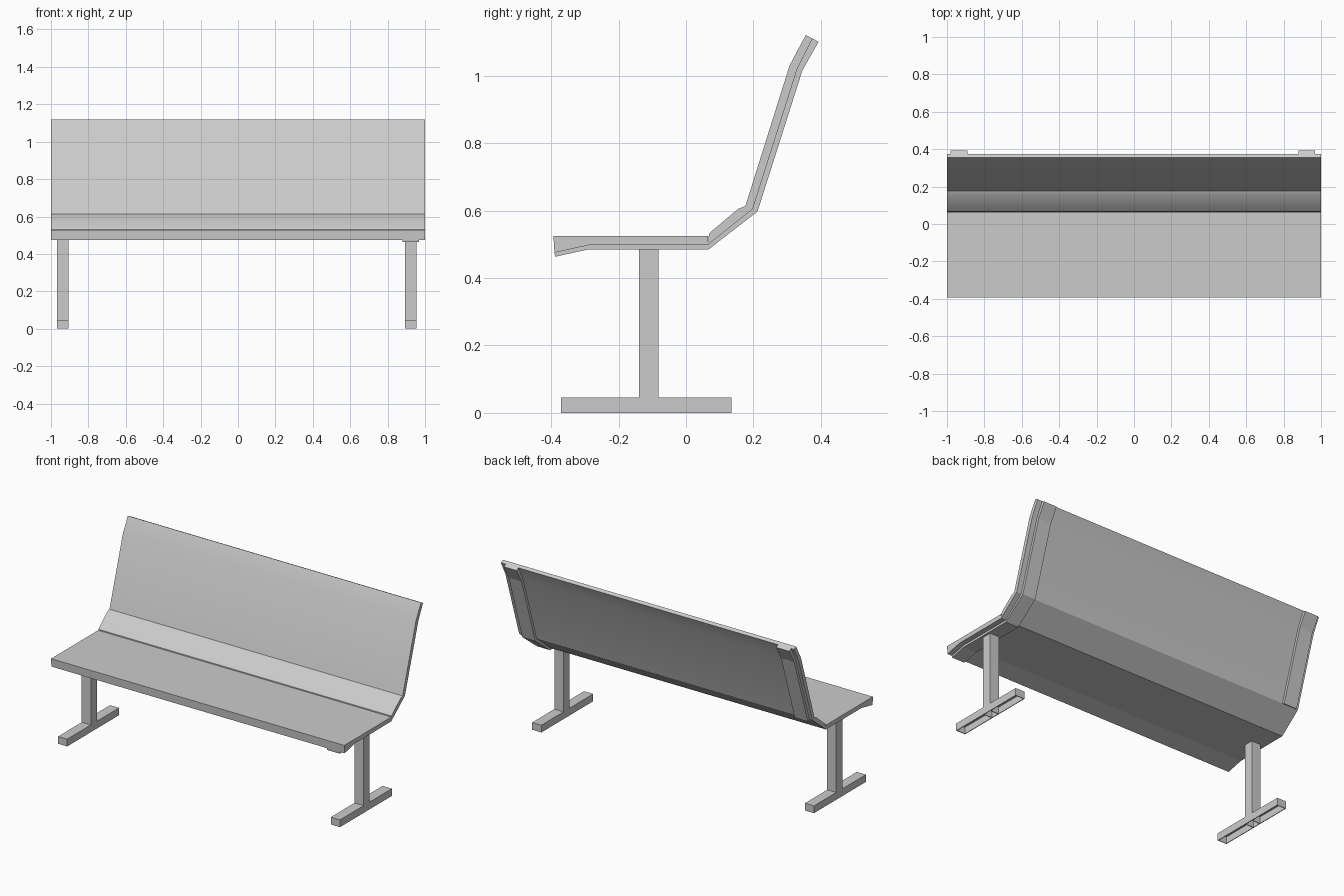
import bpy, bmesh

if "Cube" in bpy.data.objects:
    bpy.data.objects.remove(bpy.data.objects["Cube"])


def finish(name, bm):
    bmesh.ops.recalc_face_normals(bm, faces=bm.faces[:])
    me = bpy.data.meshes.new(name)
    bm.to_mesh(me)
    bm.free()
    ob = bpy.data.objects.new(name, me)
    bpy.context.collection.objects.link(ob)
    return ob


def extrude_profile(name, pts, x0, x1, smooth=False):
    """Extrude a closed (y, z) outline along x."""
    bm = bmesh.new()
    a = [bm.verts.new((x0, y, z)) for y, z in pts]
    b = [bm.verts.new((x1, y, z)) for y, z in pts]
    n = len(pts)
    caps = [bm.faces.new(a), bm.faces.new(b)]
    for i in range(n):
        bm.faces.new((a[i], a[(i + 1) % n], b[(i + 1) % n], b[i]))
    bmesh.ops.triangulate(bm, faces=caps)
    ob = finish(name, bm)
    if smooth:
        bpy.context.view_layer.objects.active = ob
        ob.select_set(True)
        bpy.ops.object.shade_smooth_by_angle(angle=0.35)
        ob.select_set(False)
    return ob


def open_box(name, x, y, z):
    """Thin-walled box without a bottom."""
    bm = bmesh.new()
    bmesh.ops.create_cube(bm, size=1)
    for v in bm.verts:
        v.co = (x[v.co.x > 0], y[v.co.y > 0], z[v.co.z > 0])
    bm.normal_update()
    bottom = [f for f in bm.faces if f.normal.z < -0.9]
    bmesh.ops.delete(bm, geom=bottom, context='FACES_ONLY')
    ob = finish(name, bm)
    mod = ob.modifiers.new("wall", 'SOLIDIFY')
    mod.thickness = 0.006
    mod.offset = -1
    return ob


# Seat board with tapered front edge
seat = [(-0.393, 0.525), (0.065, 0.525), (0.065, 0.498), (-0.285, 0.498), (-0.39, 0.475)]
extrude_profile("seat", seat, -1, 1)

# Bent backrest board
back = [(0.065, 0.498), (0.068, 0.53), (0.075, 0.538), (0.155, 0.605), (0.176, 0.613),
        (0.307, 1.03), (0.355, 1.12), (0.375, 1.11), (0.33, 1.02), (0.198, 0.605)]
extrude_profile("backrest", back, -1, 1, smooth=True)

# Support rails behind the boards: the right one runs under the seat as well
inner = [(-0.39, 0.475), (-0.285, 0.498), (0.065, 0.498), (0.198, 0.605), (0.33, 1.02), (0.375, 1.11)]
outer = [(-0.388, 0.463), (-0.288, 0.485), (0.067, 0.485), (0.212, 0.597), (0.345, 1.015), (0.393, 1.10)]
extrude_profile("right_rail", inner + outer[::-1], 0.88, 0.968)
extrude_profile("left_rail", inner[3:] + outer[3:][::-1], -0.98, -0.89)

# Posts and hollow feet
for side, x in (("left", (-0.968, -0.906)), ("right", (0.892, 0.955))):
    open_box(side + "_post", x, (-0.14, -0.081), (0, 0.498))
    open_box(side + "_foot", x, (-0.37, 0.135), (0, 0.045))
